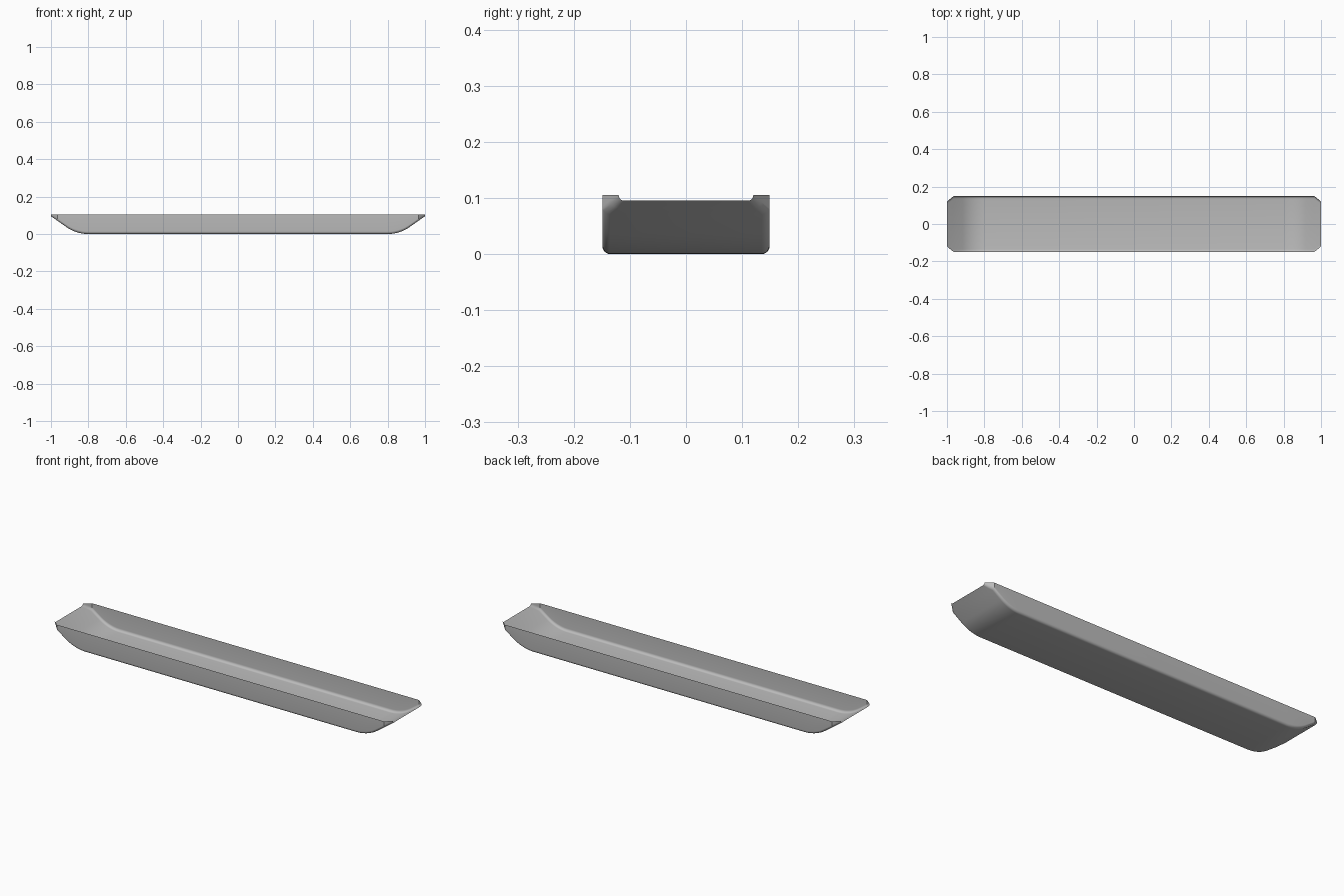
import bpy
import bmesh
import math

cube = bpy.data.objects.get("Cube")
if cube:
    bpy.data.objects.remove(cube, do_unlink=True)

TOP, HALF_W, TIP_W = 0.105, 0.149, 0.12
LIP, SLOPE, CORNER_X = 0.095, 0.7, 0.965
FILLET = 0.014

# Plain grey finish
grey = bpy.data.materials.new("grey")
grey.use_nodes = True
colour = (0.5, 0.5, 0.5, 1)
grey.diffuse_color = colour
grey.node_tree.nodes["Principled BSDF"].inputs["Base Color"].default_value = colour

# Long profile: flat floor, curved bend, straight ramp to the lip
bend = 1 - LIP / SLOPE
reach = 0.065
tilt = math.atan(SLOPE)
radius = reach / math.tan(tilt / 2)
profile = []
for i in range(13):
    a = tilt * i / 12
    profile.append((bend - reach + radius * math.sin(a), radius * (1 - math.cos(a))))
profile += [(x, LIP - (1 - x) * SLOPE) for x in (CORNER_X, 0.982, 1.0)]
stations = [(-x, z) for x, z in reversed(profile)] + profile


def half_width(x):
    t = max(0, (abs(x) - CORNER_X) / (1 - CORNER_X))
    return HALF_W + (TIP_W - HALF_W) * t


def section(floor, w):
    """Rounded U across the tray, from one rim to the other."""
    r = min(FILLET, TOP - floor)
    right = [(w, TOP)]
    for i in range(7):
        a = math.pi / 2 * i / 6
        right.append((w - r + r * math.cos(a), floor + r - r * math.sin(a)))
    return [(-y, z) for y, z in right] + right[::-1]


# Tray shell lofted through the sections
bm = bmesh.new()
rows = [[bm.verts.new((x, y, z)) for y, z in section(floor, half_width(x))]
        for x, floor in stations]
for a, b in zip(rows, rows[1:]):
    for j in range(len(a) - 1):
        bm.faces.new((a[j], a[j + 1], b[j + 1], b[j]))
bmesh.ops.remove_doubles(bm, verts=bm.verts, dist=0.00001)
mesh = bpy.data.meshes.new("tray_shell")
bm.to_mesh(mesh)
bm.free()
mesh.materials.append(grey)
tray = bpy.data.objects.new("tray_shell", mesh)
bpy.context.collection.objects.link(tray)

bpy.ops.object.select_all(action='DESELECT')
tray.select_set(True)
bpy.context.view_layer.objects.active = tray
bpy.ops.object.shade_smooth_by_angle(angle=math.radians(30))
